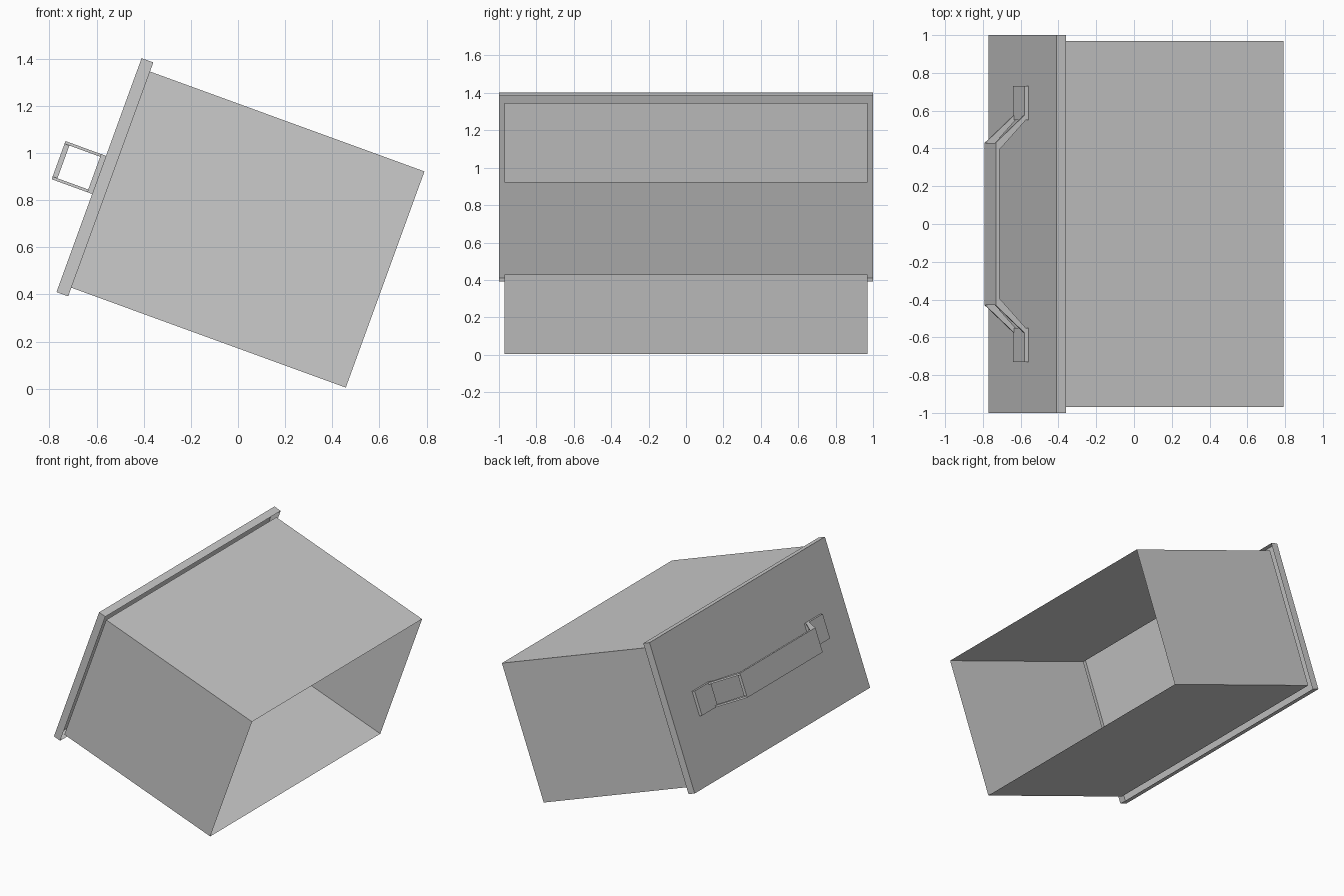
import bpy, bmesh, math
from mathutils import Matrix

cube = bpy.data.objects.get("Cube")
if cube:
    bpy.data.objects.remove(cube, do_unlink=True)

GREY = (0.6, 0.6, 0.6, 1.0)
mat = bpy.data.materials.new("plain grey")
mat.use_nodes = True
mat.diffuse_color = GREY
mat.node_tree.nodes["Principled BSDF"].inputs["Base Color"].default_value = GREY

# The whole drawer is tipped 20 degrees about the y axis
TILT = Matrix.Rotation(math.radians(20), 4, 'Y')


def finish(name, bm):
    mesh = bpy.data.meshes.new(name)
    bm.to_mesh(mesh)
    bm.free()
    mesh.materials.append(mat)
    obj = bpy.data.objects.new(name, mesh)
    obj.matrix_world = TILT
    bpy.context.collection.objects.link(obj)
    return obj


def prism(name, points, z0, z1):
    """Extrude a flat outline in x, y from z0 up to z1."""
    bm = bmesh.new()
    face = bm.faces.new([bm.verts.new((x, y, z0)) for x, y in points])
    out = bmesh.ops.extrude_face_region(bm, geom=[face])
    verts = [v for v in out["geom"] if isinstance(v, bmesh.types.BMVert)]
    bmesh.ops.translate(bm, vec=(0, 0, z1 - z0), verts=verts)
    bmesh.ops.recalc_face_normals(bm, faces=bm.faces)
    return finish(name, bm)


def shell(name, x, y, z, open_sides):
    """Thin box without the faces whose normal points along x in open_sides."""
    bm = bmesh.new()
    bmesh.ops.create_cube(bm, size=1)
    bmesh.ops.scale(bm, vec=(x[1] - x[0], y[1] - y[0], z[1] - z[0]), verts=bm.verts)
    bmesh.ops.translate(bm, vec=((x[0] + x[1]) / 2, (y[0] + y[1]) / 2, (z[0] + z[1]) / 2),
                        verts=bm.verts)
    bm.normal_update()
    gone = [f for f in bm.faces if any(f.normal.x * s > 0.5 for s in open_sides)]
    bmesh.ops.delete(bm, geom=gone, context='FACES')
    return finish(name, bm)


# Drawer body: a four-walled sleeve, and the hollow-backed face panel
shell("drawer_body", (-0.811, 0.428), (-0.97, 0.97), (0.161, 1.137), (-1, 1))
shell("face_panel", (-0.864, -0.811), (-1.0, 1.0), (0.122, 1.178), (1,))

# Handle: a flat grip, two feet and pairs of slanted rods joining them
LOW, HIGH, ROD = 0.565, 0.737, 0.012
prism("handle_grip", [(-1.047, -0.43), (-1.025, -0.43), (-1.025, 0.43), (-1.047, 0.43)],
      LOW, HIGH)
for side, s in (("left", 1), ("right", -1)):
    prism(f"handle_foot_{side}", [(-0.886, s * 0.55), (-0.864, s * 0.55),
                                  (-0.864, s * 0.73), (-0.886, s * 0.73)], LOW, HIGH)
    rod = [(-1.047, s * 0.43), (-1.025, s * 0.395), (-0.864, s * 0.565), (-0.886, s * 0.575)]
    prism(f"handle_rod_lower_{side}", rod, LOW, LOW + ROD)
    prism(f"handle_rod_upper_{side}", rod, HIGH - ROD, HIGH)
